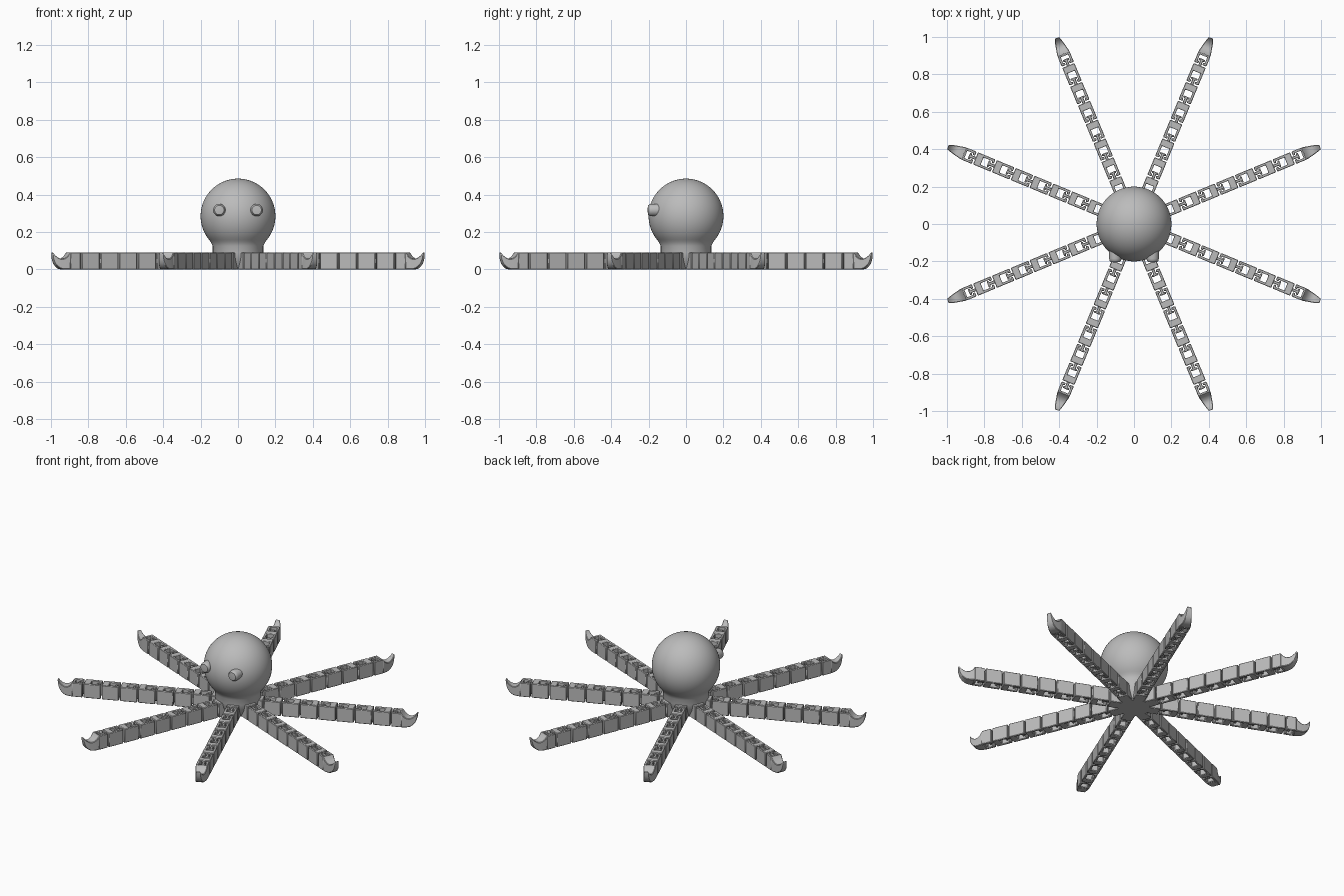
import bpy, bmesh, math

cube = bpy.data.objects.get("Cube")
if cube:
    bpy.data.objects.remove(cube, do_unlink=True)

grey = bpy.data.materials.new("plain grey")
grey.use_nodes = True
colour = (0.5, 0.5, 0.5, 1)
grey.diffuse_color = colour
grey.node_tree.nodes["Principled BSDF"].inputs["Base Color"].default_value = colour


def finish(bm, name, smooth=None):
    bmesh.ops.recalc_face_normals(bm, faces=bm.faces)
    mesh = bpy.data.meshes.new(name)
    bm.to_mesh(mesh)
    bm.free()
    mesh.materials.append(grey)
    obj = bpy.data.objects.new(name, mesh)
    bpy.context.collection.objects.link(obj)
    if smooth:
        bpy.ops.object.select_all(action='DESELECT')
        obj.select_set(True)
        bpy.context.view_layer.objects.active = obj
        bpy.ops.object.shade_smooth_by_angle(angle=math.radians(smooth))
    return obj


def prism(bm, half, u0, z0, z1):
    """Extrude an outline, given as one half and mirrored across the arm axis."""
    outline = half + [(u, -v) for u, v in reversed(half)]
    face = bm.faces.new([bm.verts.new((u0 + u, v, z0)) for u, v in outline])
    top = bmesh.ops.extrude_face_region(bm, geom=[face])["geom"]
    for v in top:
        if isinstance(v, bmesh.types.BMVert):
            v.co.z = z1


def revolve(name, profile, smooth):
    bm = bmesh.new()
    verts = [bm.verts.new((r, 0, z)) for r, z in profile]
    edges = [bm.edges.new(pair) for pair in zip(verts, verts[1:])]
    bmesh.ops.spin(bm, geom=verts + edges, cent=(0, 0, 0), axis=(0, 0, 1),
                   angle=math.tau, steps=64)
    bmesh.ops.remove_doubles(bm, verts=bm.verts, dist=0.0001)
    return finish(bm, name, smooth)


# Round head flowing into a short neck with a flat base
neck = [(0, 0), (0.094, 0), (0.125, 0.05), (0.135, 0.09), (0.135, 0.125), (0.146, 0.147)]
start = math.asin((0.147 - 0.285) / 0.2)
head = []
for i in range(1, 33):
    a = start + (math.pi / 2 - start) * i / 32
    head.append((0.2 * math.cos(a), 0.285 + 0.2 * math.sin(a)))
revolve("head", neck + head, 35)

# Eyes: short round pegs with softened rims
eye_profile = [(0, 0), (0.033, 0), (0.033, 0.045), (0.031, 0.055), (0.025, 0.063), (0, 0.066)]
for side, x in (("left", 0.1), ("right", -0.1)):
    eye = revolve(side + "_eye", eye_profile, 40)
    eye.location = (x, -0.14, 0.317)
    eye.rotation_euler.x = math.pi / 2

# Jointed arm: open socket at the inner end, hooked tongue at the outer end
PITCH, FIRST, LINKS, W, H = 0.109, 0.162, 7, 0.035, 0.09


def link_outline(length, window):
    return [(window, 0.021), (0.014, 0.021), (0.014, 0.012), (0, 0.012),
            (0, W), (length, W)]


tongue = [(-0.01, 0.008), (0.027, 0.008), (0.027, 0.018), (0.038, 0.018)]

bm = bmesh.new()
prism(bm, [(0.088, W), (FIRST - 0.008, W)], 0, 0, H)
prism(bm, tongue, FIRST - 0.008, 0.012, 0.08)
for i in range(LINKS):
    u = FIRST + i * PITCH
    prism(bm, link_outline(0.101, 0.063), u, 0, H)
    prism(bm, tongue, u + 0.101, 0.012, 0.08)

# Curled tip: socket, then a tapering horn lofted through rectangles
tip = FIRST + LINKS * PITCH
prism(bm, link_outline(0.06, 0.048), tip, 0, H)
sections = [(0.058, 0.035, 0, 0.09), (0.072, 0.033, 0, 0.07), (0.09, 0.029, 0, 0.058),
            (0.108, 0.025, 0.003, 0.056), (0.125, 0.021, 0.014, 0.063),
            (0.14, 0.017, 0.032, 0.076), (0.148, 0.014, 0.055, 0.088),
            (0.152, 0.012, 0.08, 0.092)]
rings = []
for u, w, low, high in sections:
    u += tip
    rings.append([bm.verts.new(p) for p in
                  ((u, -w, low), (u, w, low), (u, w, high), (u, -w, high))])
for a, b in zip(rings, rings[1:]):
    for k in range(4):
        n = (k + 1) % 4
        bm.faces.new((a[k], a[n], b[n], b[k]))
bm.faces.new(rings[0])
bm.faces.new(rings[-1])

arm = finish(bm, "arm_1", 32)
bevel = arm.modifiers.new("softened edges", 'BEVEL')
bevel.width = 0.003
bevel.segments = 1
bevel.limit_method = 'ANGLE'
bevel.angle_limit = math.radians(50)

# Eight arms around the base
arm.rotation_euler.z = math.radians(22.5)
for i in range(1, 8):
    copy = arm.copy()
    copy.name = f"arm_{i + 1}"
    copy.rotation_euler.z = math.radians(22.5 + 45 * i)
    bpy.context.collection.objects.link(copy)
